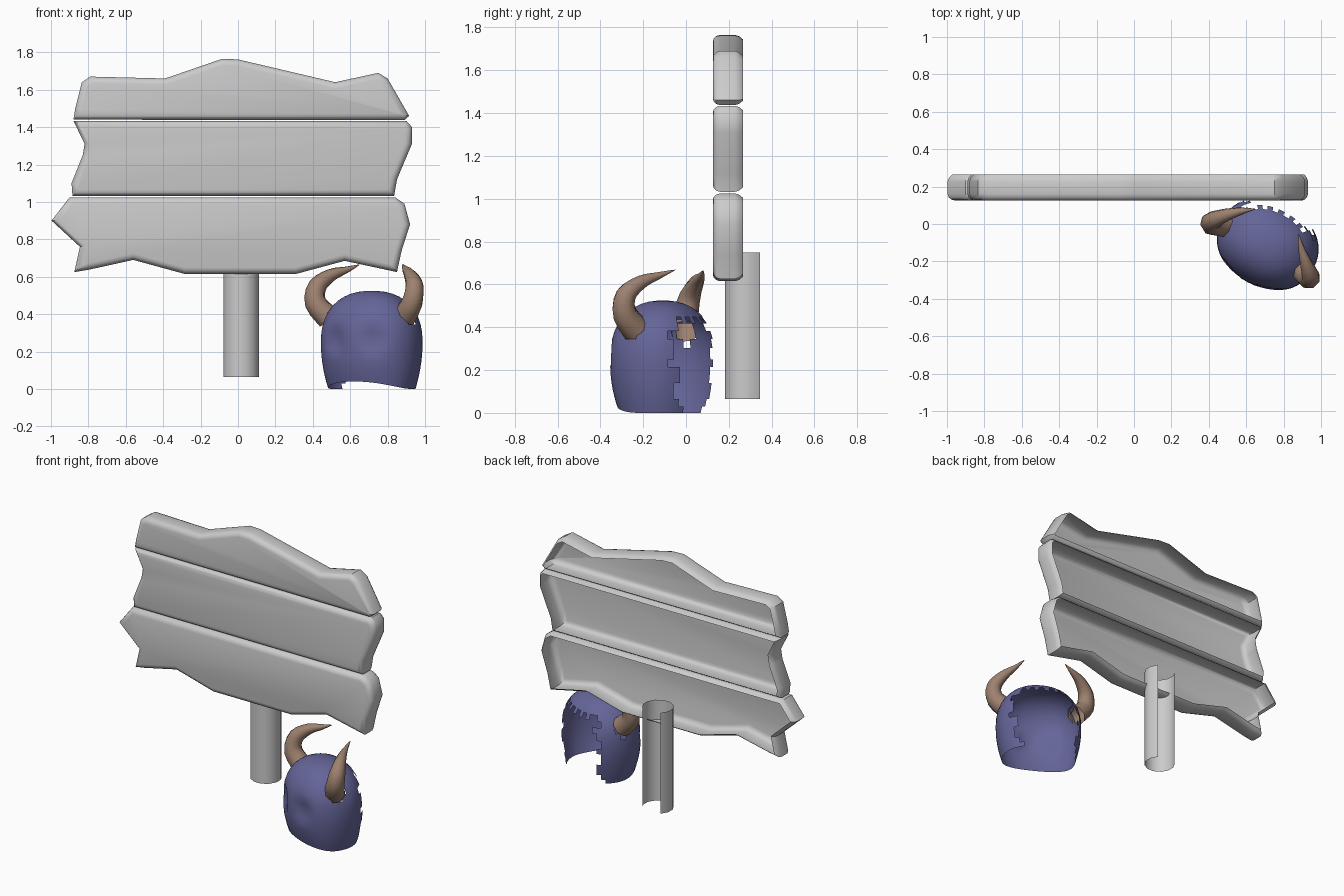
import bpy, bmesh, math
from mathutils import Vector

if "Cube" in bpy.data.objects:
    bpy.data.objects.remove(bpy.data.objects["Cube"])


def material(name, rgb):
    m = bpy.data.materials.new(name)
    m.diffuse_color = (*rgb, 1)
    m.use_nodes = True
    m.node_tree.nodes["Principled BSDF"].inputs["Base Color"].default_value = m.diffuse_color
    return m


BLUE = material("blue", (0.13, 0.13, 0.32))
BROWN = material("brown", (0.34, 0.22, 0.16))


def finish(bm, name, mat=None, angle=40):
    bmesh.ops.recalc_face_normals(bm, faces=bm.faces)
    me = bpy.data.meshes.new(name)
    bm.to_mesh(me)
    bm.free()
    me.shade_smooth()
    me.set_sharp_from_angle(angle=math.radians(angle))
    if mat:
        me.materials.append(mat)
    ob = bpy.data.objects.new(name, me)
    bpy.context.collection.objects.link(ob)
    return ob


def bridge(bm, rings, closed=True):
    n = len(rings[0])
    for a, b in zip(rings, rings[1:]):
        for i in range(n if closed else n - 1):
            j = (i + 1) % n
            bm.faces.new((a[i], a[j], b[j], b[i]))


def inset(pts, d):
    """Mitred inset of a clockwise outline."""
    out = []
    for i, p in enumerate(pts):
        e1 = (p - pts[i - 1]).normalized()
        e2 = (pts[(i + 1) % len(pts)] - p).normalized()
        n1, n2 = Vector((e1.y, -e1.x)), Vector((e2.y, -e2.x))
        out.append(p + (n1 + n2) * d / (1 + n1.dot(n2)))
    return out


# Sign planks: rounded shells, open at the back
def plank(name, outline):
    pts = [Vector(p) for p in outline]
    bm = bmesh.new()
    rings = []
    for d, y in ((.034, .125), (.018, .129), (.005, .142), (0, .16),
                 (0, .228), (.006, .248), (.02, .265)):
        rings.append([bm.verts.new((p.x, y, p.y)) for p in inset(pts, d)])
    bridge(bm, rings)
    bm.faces.new(rings[0])
    return finish(bm, name)


plank("top_plank", [(-.88, 1.44), (-.87, 1.50), (-.835, 1.64), (-.79, 1.67),
                    (-.39, 1.66), (-.085, 1.765), (0, 1.762), (.52, 1.64),
                    (.75, 1.69), (.80, 1.66), (.915, 1.46), (.89, 1.437)])
plank("middle_plank", [(-.88, 1.434), (-.82, 1.31), (-.83, 1.25), (-.89, 1.10),
                       (-.885, 1.032), (.835, 1.032), (.85, 1.12), (.93, 1.31),
                       (.93, 1.40), (.90, 1.434)][::-1][::-1][::-1])
plank("bottom_plank", [(-.90, 1.025), (-.997, .90), (-.845, .76), (-.875, .625),
                       (-.80, .637), (-.56, .69), (-.285, .615), (.31, .615),
                       (.57, .685), (.85, .625), (.875, .74), (.92, .88),
                       (.89, .99), (.84, 1.025)][::-1])

# Post: round, with an open strip down the back
bm = bmesh.new()
angles = [math.radians(135 + 30 * i) for i in range(10)]
bridge(bm, [[bm.verts.new((.017 + .098 * math.cos(a), .277 + .098 * math.sin(a), z))
             for a in angles] for z in (.065, .75)], closed=False)
finish(bm, "post")

# Broken helmet shell, turned towards the front left
C = Vector((.715, -.108, 0))
SIDE = Vector((.88, -.47, 0)).normalized()
FRONT = Vector((-.47, -.88, 0)).normalized()
HORN_BASES = [Vector((.48, -.005, .38)), Vector((.885, -.225, .38))]
EYES = [Vector((.505, -.245, .265)), Vector((.725, -.345, .265))]
SEG = 48


def power(v, e):
    return math.copysign(abs(v) ** e, v)


levels = [(z, 1 - .14 * ((.25 - z) / .25) ** 2) for z in (0, .03, .065, .1, .14, .18, .215)]
for i in range(11):
    t = math.radians(i * 8.6)
    levels.append((.25 + .275 * math.sin(t) ** .87, math.cos(t) ** .87))

bm = bmesh.new()
rings = []
for z, r in levels:
    ring = []
    for k in range(SEG):
        t = 2 * math.pi * k / SEG
        s, f = power(math.cos(t), .92), power(math.sin(t), .92)
        p = C + SIDE * (.277 * r * s) + FRONT * (.23 * r * f)
        p.z = z + max(0, f) ** 2 * .04 * max(0, 1 - z / .15)
        inward = (C - p) * Vector((1, 1, 0))
        for e in EYES:  # shallow eye sockets with a raised middle
            d = (p - e).length
            dent = max(0, 1 - (d / .075) ** 4) * .022
            p += inward.normalized() * dent
        ring.append(bm.verts.new(p))
    rings.append(ring)
bridge(bm, rings)
tip = bm.verts.new((C.x, C.y, .525))
for i in range(SEG):
    bm.faces.new((rings[-1][i], rings[-1][(i + 1) % SEG], tip))

# Broken-away back and the holes under the horns
gone = []
for f in bm.faces:
    c = f.calc_center_median()
    az = math.degrees(math.atan2(c.y - C.y, c.x - C.x))
    jag = 9 * math.sin(c.z * 47) + 5 * math.sin(c.z * 111)
    top = .43 + .02 * math.sin(az * .35)
    if 14 + jag < az < 122 + jag and c.z < top:
        gone.append(f)
    elif any((c - b).length < .058 for b in HORN_BASES):
        gone.append(f)
bmesh.ops.delete(bm, geom=gone, context='FACES')
finish(bm, "helmet", BLUE, 50)


# Horns: tapered sweeps, open at the base
def horn(name, path):
    pts = [Vector(p[:3]) for p in path]
    rad = [p[3] for p in path]
    fine = []
    for i in range(len(pts) - 1):  # smooth curve through the points
        p0, p1, p2 = pts[max(i - 1, 0)], pts[i], pts[i + 1]
        p3 = pts[min(i + 2, len(pts) - 1)]
        for k in range(3):
            t = k / 3
            q = .5 * (2 * p1 + (p2 - p0) * t + (2 * p0 - 5 * p1 + 4 * p2 - p3) * t * t
                      + (3 * p1 - p0 - 3 * p2 + p3) * t ** 3)
            fine.append((q, rad[i] + (rad[i + 1] - rad[i]) * t))
    fine.append((pts[-1], .001))
    plane = (pts[1] - pts[0]).cross(pts[-1] - pts[0]).normalized()
    bm = bmesh.new()
    rings = []
    for i, (q, r) in enumerate(fine):
        d = (fine[min(i + 1, len(fine) - 1)][0] - fine[max(i - 1, 0)][0]).normalized()
        u = plane.cross(d).normalized()
        v = d.cross(u)
        rings.append([bm.verts.new(q + r * (u * math.cos(a) + v * math.sin(a)))
                      for a in [math.pi * k / 4 for k in range(8)]])
    bridge(bm, rings)
    bm.faces.new(rings[-1])
    finish(bm, name, BROWN, 60)


horn("left_horn", [(.485, -.005, .38, .068), (.415, 0, .46, .06), (.425, .02, .55, .05),
                   (.50, .05, .61, .034), (.58, .07, .637, .018), (.65, .08, .665, 0)])
horn("right_horn", [(.885, -.225, .38, .068), (.93, -.285, .46, .06), (.943, -.28, .55, .05),
                    (.92, -.21, .61, .034), (.895, -.13, .64, .018), (.88, -.05, .668, 0)])
